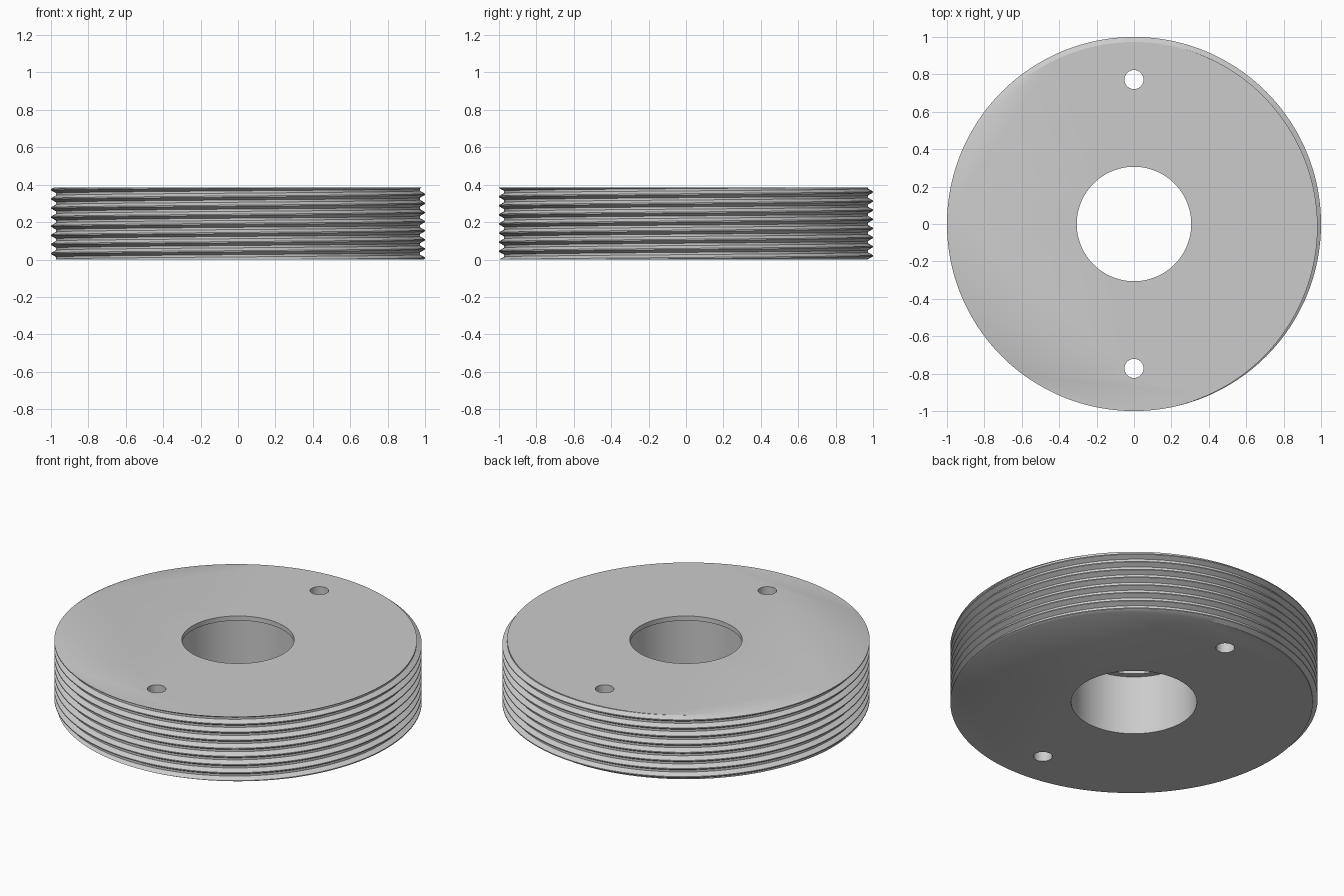
import bpy, bmesh, math

cube = bpy.data.objects.get("Cube")
if cube:
    bpy.data.objects.remove(cube, do_unlink=True)

HEIGHT = 0.384
PITCH = 0.0487
START = 0.008          # height of the first crest at +x
CREST, ROOT = 1.0, 0.973
SEGMENTS = 192

grey = bpy.data.materials.new("plain_grey")
grey.use_nodes = True
colour = (0.6, 0.6, 0.6, 1)
grey.diffuse_color = colour
grey.node_tree.nodes["Principled BSDF"].inputs["Base Color"].default_value = colour


def thread_radius(turns):
    """Radius of the trapezoid thread, given turns from a crest centre."""
    d = abs(turns - round(turns))
    t = min(max((d - 1 / 16) / (3 / 8 - 1 / 16), 0), 1)
    return CREST + (ROOT - CREST) * t


# Threaded disc: a thread profile swept round, its pitch rising with the angle
bm = bmesh.new()
columns = []
for s in range(SEGMENTS + 1):
    angle = math.tau * s / SEGMENTS
    base = START + PITCH * s / SEGMENTS
    column = []
    for turn in range(-3, 12):
        for corner in (-1 / 16, 1 / 16, 3 / 8, 5 / 8):
            z = base + PITCH * (turn + corner)
            clipped = min(max(z, 0), HEIGHT)
            r = thread_radius((clipped - base) / PITCH)
            column.append(bm.verts.new((r * math.cos(angle), r * math.sin(angle), clipped)))
    columns.append(column)
for a, b in zip(columns, columns[1:]):
    for i in range(len(a) - 1):
        bm.faces.new((a[i], b[i], b[i + 1], a[i + 1]))
bmesh.ops.remove_doubles(bm, verts=bm.verts, dist=1e-5)

# Flat top and bottom
for level in (0, HEIGHT):
    rim = [e for e in bm.edges if e.is_boundary
           and all(abs(v.co.z - level) < 1e-4 for v in e.verts)]
    bmesh.ops.holes_fill(bm, edges=rim, sides=0)
bmesh.ops.recalc_face_normals(bm, faces=bm.faces)
mesh = bpy.data.meshes.new("threaded_disc")
bm.to_mesh(mesh)
bm.free()
disc = bpy.data.objects.new("threaded_disc", mesh)
bpy.context.collection.objects.link(disc)
mesh.materials.append(grey)


def drill(name, radius, y, low, high, sides):
    """Cut a round vertical hole in the disc."""
    bpy.ops.mesh.primitive_cylinder_add(vertices=sides, radius=radius, depth=high - low,
                                        location=(0, y, (low + high) / 2))
    cutter = bpy.context.object
    cutter.name = name
    cutter.hide_render = True
    cutter.data.materials.append(grey)
    mod = disc.modifiers.new(name, 'BOOLEAN')
    mod.operation = 'DIFFERENCE'
    mod.solver = 'EXACT'
    mod.object = cutter
    bpy.ops.object.select_all(action='DESELECT')
    disc.select_set(True)
    bpy.context.view_layer.objects.active = disc
    bpy.ops.object.modifier_apply(modifier=name)
    bpy.data.objects.remove(cutter, do_unlink=True)


# Stepped centre bore: a wide bore from below leaves a thin lip at the top
drill("wide_bore", 0.342, 0, -0.1, HEIGHT - 0.028, 96)
drill("narrow_bore", 0.306, 0, 0.2, HEIGHT + 0.1, 96)
# Two pin holes
for y in (-0.772, 0.772):
    drill("pin_hole", 0.051, y, -0.1, HEIGHT + 0.1, 40)

bpy.ops.object.shade_smooth_by_angle(angle=math.radians(30))
